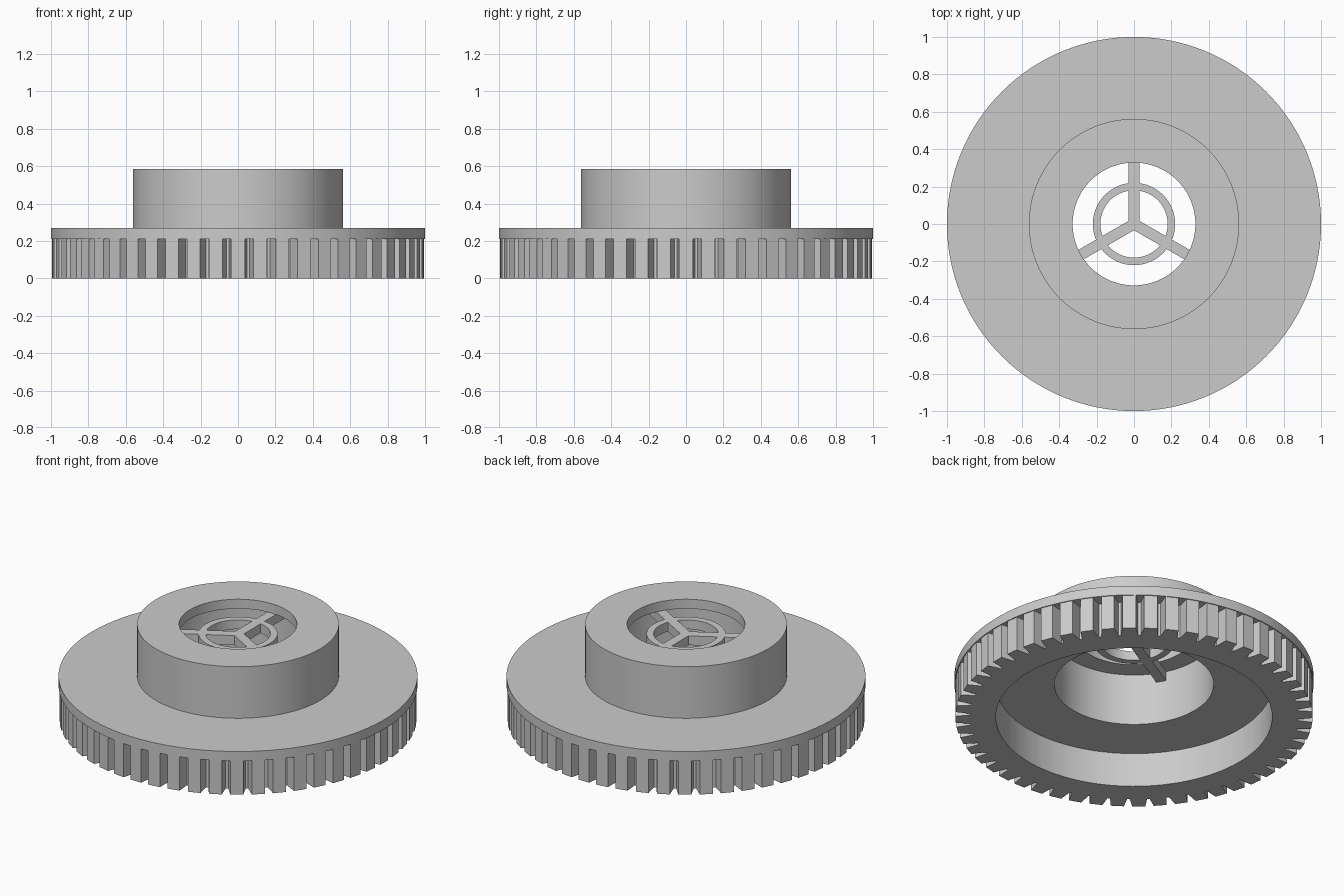
import bpy, bmesh
from math import sin, cos, pi, radians

cube = bpy.data.objects.get("Cube")
if cube:
    bpy.data.objects.remove(cube, do_unlink=True)

grey = bpy.data.materials.new("plain grey")
grey.use_nodes = True
GREY = (0.6, 0.6, 0.6, 1)
grey.diffuse_color = GREY
grey.node_tree.nodes["Principled BSDF"].inputs["Base Color"].default_value = GREY

TEETH = 52
TOOTH_TOP = 0.21
LIP = (0.527, 0.585)


def polar(r, a, z=0.0):
    return (r * cos(a), r * sin(a), z)


def finish(name, bm, smooth=True):
    bmesh.ops.recalc_face_normals(bm, faces=bm.faces)
    mesh = bpy.data.meshes.new(name)
    bm.to_mesh(mesh)
    bm.free()
    mesh.materials.append(grey)
    obj = bpy.data.objects.new(name, mesh)
    bpy.context.collection.objects.link(obj)
    if smooth:
        bpy.ops.object.select_all(action='DESELECT')
        obj.select_set(True)
        bpy.context.view_layer.objects.active = obj
        bpy.ops.object.shade_smooth_by_angle(angle=radians(25))
    return obj


def lathe(name, profile, steps=128):
    """Revolve a closed (radius, height) profile around z."""
    bm = bmesh.new()
    rings = [[bm.verts.new(polar(r, 2 * pi * i / steps, z)) for r, z in profile]
             for i in range(steps)]
    n = len(profile)
    for i in range(steps):
        a, b = rings[i], rings[(i + 1) % steps]
        for j in range(n):
            k = (j + 1) % n
            bm.faces.new((a[j], b[j], b[k], a[k]))
    return finish(name, bm)


# Flange and hollow hub with an inward lip at the top
lathe("flange_and_hub", [
    (1.0, TOOTH_TOP), (1.0, 0.268), (0.562, 0.268), (0.562, LIP[1]),
    (0.328, LIP[1]), (0.328, LIP[0]), (0.444, LIP[0]), (0.444, TOOTH_TOP)])

# Toothed ring under the flange: each tooth is four outline points
bm = bmesh.new()
INNER, ROOT, TIP = 0.77, 0.915, 0.995
tooth = [(ROOT, -3.0), (TIP, -2.1), (TIP, 2.1), (ROOT, 3.0)]
outline = [(r, 2 * pi * t / TEETH + radians(d)) for t in range(TEETH) for r, d in tooth]
low = [bm.verts.new(polar(r, a)) for r, a in outline]
high = [bm.verts.new(polar(r, a, TOOTH_TOP)) for r, a in outline]
in_low = [bm.verts.new(polar(INNER, a)) for r, a in outline]
in_high = [bm.verts.new(polar(INNER, a, TOOTH_TOP)) for r, a in outline]
count = len(outline)
for i in range(count):
    j = (i + 1) % count
    bm.faces.new((low[i], low[j], high[j], high[i]))
    bm.faces.new((in_low[i], in_low[j], low[j], low[i]))
    bm.faces.new((in_high[i], in_high[j], in_low[j], in_low[i]))
    bm.faces.new((high[i], high[j], in_high[j], in_high[i]))
finish("toothed_ring", bm)

# Three joined spokes under the lip, reaching into the hub wall
bm = bmesh.new()
HALF, REACH, BOTTOM = 0.029, 0.46, 0.47
points = []
for k in range(3):
    a = pi / 2 + k * 2 * pi / 3
    x, y, _ = polar(REACH, a)
    for side in (1, -1):
        points.append((x + side * HALF * sin(a), y - side * HALF * cos(a), BOTTOM))
    points.append(polar(HALF / sin(pi / 3), a + pi / 3, BOTTOM))
face = bm.faces.new([bm.verts.new(p) for p in points])
grown = bmesh.ops.extrude_face_region(bm, geom=[face], use_keep_orig=True)
top = [v for v in grown["geom"] if isinstance(v, bmesh.types.BMVert)]
bmesh.ops.translate(bm, verts=top, vec=(0, 0, LIP[0] - BOTTOM))
finish("spokes", bm, smooth=False)

# Small ring tying the spokes together
lathe("spoke_ring", [(0.18, BOTTOM), (0.22, BOTTOM), (0.22, LIP[0]), (0.18, LIP[0])], 96)
